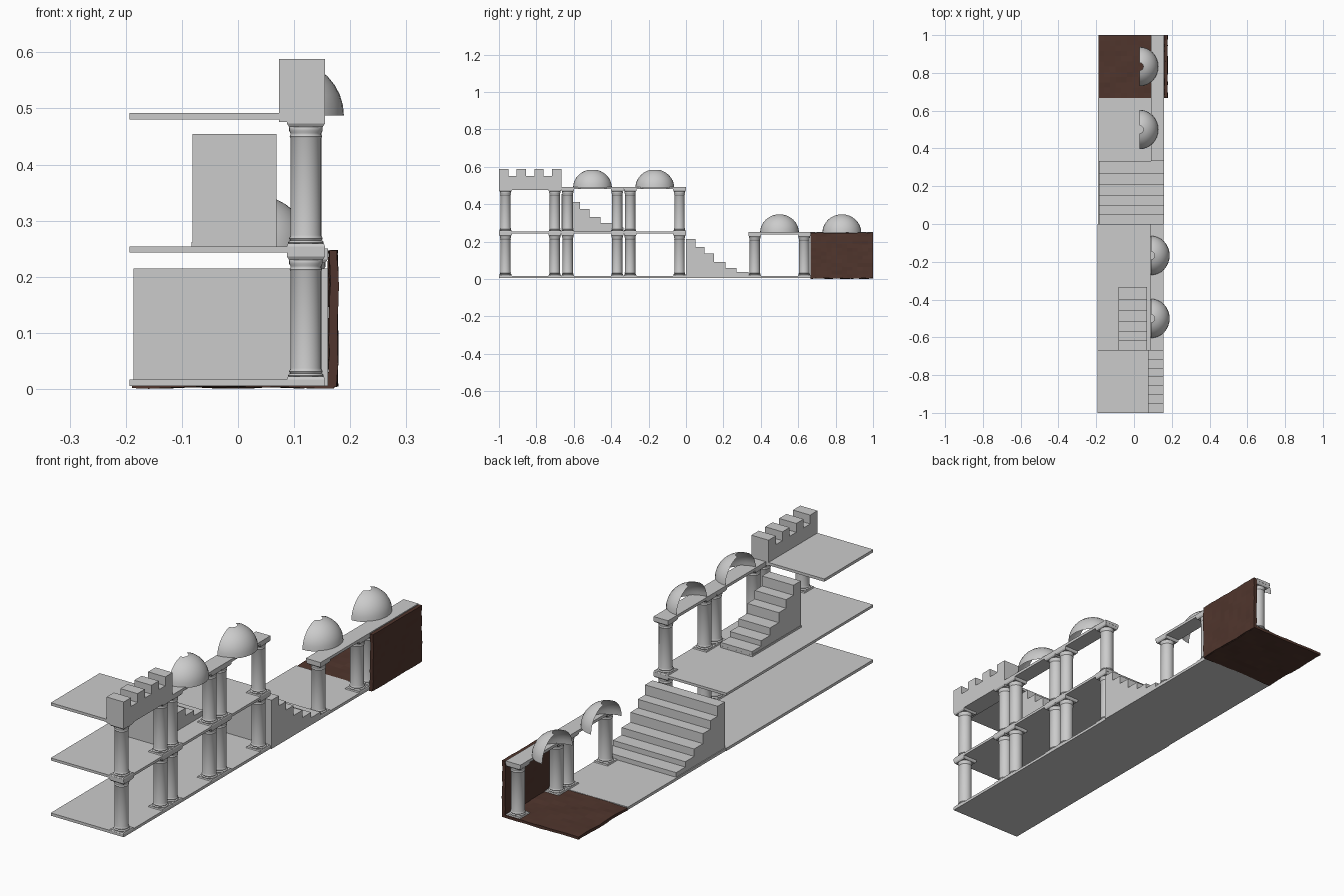
import bpy, bmesh, math, random
from mathutils import Vector

if "Cube" in bpy.data.objects:
    bpy.data.objects.remove(bpy.data.objects["Cube"])

random.seed(4)

def material(name, rgb):
    m = bpy.data.materials.new(name)
    m.diffuse_color = (*rgb, 1)
    m.use_nodes = True
    m.node_tree.nodes["Principled BSDF"].inputs["Base Color"].default_value = m.diffuse_color
    return m

STONE = material("grey stone", (0.6, 0.6, 0.6))
EARTH = material("dark brown earth", (0.08, 0.036, 0.026))

def finish(bm, name, mat, smooth=False):
    me = bpy.data.meshes.new(name)
    bm.to_mesh(me)
    bm.free()
    me.materials.append(mat)
    ob = bpy.data.objects.new(name, me)
    bpy.context.collection.objects.link(ob)
    if smooth:
        bpy.ops.object.select_all(action='DESELECT')
        ob.select_set(True)
        bpy.context.view_layer.objects.active = ob
        bpy.ops.object.shade_smooth_by_angle(angle=math.radians(40))
    return ob

def add_box(bm, x0, x1, y0, y1, z0, z1, inset_bottom=0, inset_top=0):
    """Box whose bottom or top can be drawn in for a chamfered look."""
    for v in bmesh.ops.create_cube(bm, size=1)['verts']:
        i = inset_top if v.co.z > 0 else inset_bottom
        v.co = Vector((x1 - i if v.co.x > 0 else x0 + i,
                       y1 - i if v.co.y > 0 else y0 + i,
                       z1 if v.co.z > 0 else z0))

def box(name, *dims):
    bm = bmesh.new()
    add_box(bm, *dims)
    return finish(bm, name, STONE)

def prism(name, profile, x0, x1):
    """Extrude a (y, z) outline along x."""
    bm = bmesh.new()
    f = bm.faces.new([bm.verts.new((x0, y, z)) for y, z in profile])
    r = bmesh.ops.extrude_face_region(bm, geom=[f])
    for v in r['geom']:
        if isinstance(v, bmesh.types.BMVert):
            v.co.x = x1
    bmesh.ops.recalc_face_normals(bm, faces=bm.faces)
    return finish(bm, name, STONE)

# Column: lathed shaft with beads, square plinth and flared cap
SHAFT = [(.0, .004), (.030, .004), (.032, .007), (.030, .010), (.028, .011), (.030, .014),
         (.028, .018), (.0275, .020), (.0275, .193), (.029, .196), (.0275, .199), (.0275, .202),
         (.030, .206), (.030, .212), (.028, .215), (.0, .215)]

def column(name, x, y, z, h=0.226):
    bm = bmesh.new()
    verts = [bm.verts.new((r, 0, zz)) for r, zz in SHAFT]
    edges = [bm.edges.new(p) for p in zip(verts, verts[1:])]
    bmesh.ops.spin(bm, geom=verts + edges, axis=(0, 0, 1), cent=(0, 0, 0),
                   angle=2 * math.pi, steps=24)
    bmesh.ops.remove_doubles(bm, verts=bm.verts, dist=1e-5)
    bmesh.ops.recalc_face_normals(bm, faces=bm.faces)
    p = .034
    add_box(bm, -p, p, -p, p, 0, .005, 0, .002)
    add_box(bm, -p, p, -p, p, .213, .219, .004, 0)
    add_box(bm, -p, p, -p, p, .219, .226)
    for v in bm.verts:
        v.co = Vector((v.co.x + x, v.co.y + y, v.co.z * h / .226 + z))
    finish(bm, name, STONE, True)

# Half dome shell: front quarter of a sphere, open at the apex
def half_dome(name, x, y, z, r=0.104):
    bm = bmesh.new()
    segs, rings = 16, 8
    grid = []
    for j in range(rings):
        t = j * math.pi / 2 / rings
        grid.append([bm.verts.new((x + .95 * r * math.cos(t) * math.sin(a),
                                   y - r * math.cos(t) * math.cos(a),
                                   z + .95 * r * math.sin(t)))
                     for a in [i * math.pi / segs for i in range(segs + 1)]])
    for lo, hi in zip(grid, grid[1:]):
        for i in range(segs):
            bm.faces.new((lo[i], lo[i + 1], hi[i + 1], hi[i]))
    finish(bm, name, STONE, True)

# Rough earth slab: subdivided box with small bumps
def rough_slab(name, x0, x1, y0, y1, z0, z1, bump):
    bm = bmesh.new()
    add_box(bm, x0, x1, y0, y1, z0, z1)
    long_edges = [e for e in bm.edges if e.calc_length() > .1]
    bmesh.ops.subdivide_edges(bm, edges=long_edges, cuts=11, use_grid_fill=True)
    for v in bm.verts:
        wave = math.sin(v.co.y * 31 + v.co.z * 17) * math.cos(v.co.x * 23 + v.co.z * 29)
        v.co += Vector(bump) * (.6 * wave + random.uniform(-.4, .4))
    finish(bm, name, EARTH)

def stairs(name, x0, x1, y, z):
    ys = (0, .05, .1, .15, .21, .27, .333)
    hs = (.2, .157, .12, .077, .045, .022)
    outline = [(y, z)]
    for i, h in enumerate(hs):
        outline += [(y + ys[i], z + h), (y + ys[i + 1], z + h)]
    prism(name, outline + [(y + .333, z)], x0, x1)

M = 1 / 3
# Floors of the three storeys
box("ground_floor", -.193, .155, -1, 0, .005, .017)
box("courtyard_floor", -.19, .16, 0, 2 * M, .005, .017)
box("middle_floor", -.193, .155, -1, 0, .243, .254)
box("top_floor", -.193, .155, -1, -2 * M, .48, .492)

# Lintels over the colonnades
box("upper_lintel", .086, .155, -2 * M, 0, .48, .492)
box("courtyard_lintel", .09, .16, M, 1, .238, .25)

# Two columns per bay
for bay in range(3):
    c = -1 + (bay + .5) * M
    for s in (-1, 1):
        column("lower_column", .121, c + s * .132, .017)
        column("upper_column", .121, c + s * .132, .254)
for c in (.5, 5 / 6):
    for s in (-1, 1):
        column("courtyard_column", .126, c + s * .132, .017, .221)

# Half domes above the bays
for c in (-.5, -1 / 6):
    half_dome("upper_half_dome", .09, c, .487)
for c in (.5, 5 / 6):
    half_dome("courtyard_half_dome", .03, c, .247)

# Staircases
stairs("wide_stairs", -.186, .16, 0, .015)
stairs("narrow_stairs", -.081, .069, -2 * M, .254)
prism("narrow_stairs_base", [(-2 * M, .254), (-2 * M, .262), (-M, .262), (-M, .254)], -.083, .069)

# Battlement with four merlons
outline = [(-1, .476)]
for i in range(4):
    a = -1 + i * .0945
    b = a + .0498
    outline += [(a, .588), (b, .588)]
    if i < 3:
        outline += [(b, .55), (a + .0945, .55)]
prism("battlement", outline + [(-2 * M, .476)], .073, .155)

# Earth end bay: floor and outer wall
rough_slab("earth_floor", -.188, .172, 2 * M, 1, .003, .015, (.001, 0, .003))
rough_slab("earth_wall", .162, .177, 2 * M, 1, .004, .247, (.003, 0, .001))
